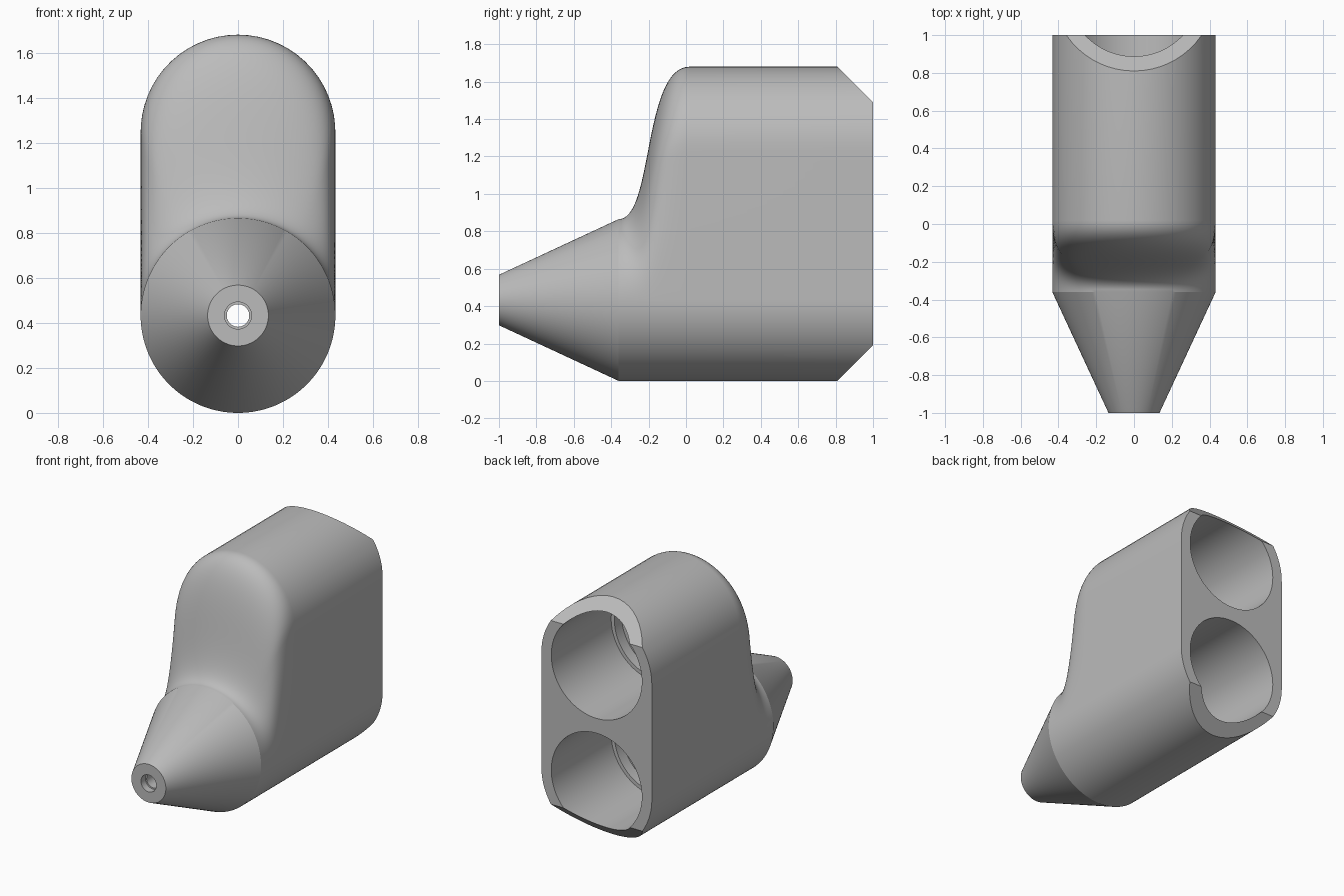
import bpy, bmesh, math
from mathutils import Vector

if "Cube" in bpy.data.objects:
    bpy.data.objects.remove(bpy.data.objects["Cube"], do_unlink=True)

R = 0.4325            # outer radius of the body
LOW = R               # height of the lower bore axis
HIGH = 1.68 - R       # height of the upper bore axis
HALF = 64             # points per half section

grey = bpy.data.materials.new("plain_grey")
grey.use_nodes = True
colour = (0.5, 0.5, 0.5, 1)
grey.diffuse_color = colour
grey.node_tree.nodes["Principled BSDF"].inputs["Base Color"].default_value = colour


def make_object(name, bm):
    bmesh.ops.recalc_face_normals(bm, faces=bm.faces)
    mesh = bpy.data.meshes.new(name)
    bm.to_mesh(mesh)
    bm.free()
    mesh.materials.append(grey)
    obj = bpy.data.objects.new(name, mesh)
    bpy.context.collection.objects.link(obj)
    return obj


def skin(name, rings):
    """Bridge closed rings of equal count and cap both ends."""
    bm = bmesh.new()
    loops = [[bm.verts.new(p) for p in ring] for ring in rings]
    n = len(loops[0])
    for a, b in zip(loops, loops[1:]):
        for i in range(n):
            j = (i + 1) % n
            bm.faces.new((a[i], a[j], b[j], b[i]))
    bm.faces.new(loops[0])
    bm.faces.new(loops[-1])
    return make_object(name, bm)


def circle(radius):
    n = 2 * HALF
    return [(radius * math.cos(2 * math.pi * i / n),
             LOW + radius * math.sin(2 * math.pi * i / n)) for i in range(n)]


def upper_outline(s):
    """Point at fraction s of the straight side, top arc, straight side."""
    side, arc = HIGH - LOW, math.pi * R
    d = s * (2 * side + arc)
    if d < side:
        return R, LOW + d
    if d > side + arc:
        return -R, HIGH - (d - side - arc)
    a = (d - side) / R
    return R * math.cos(a), HIGH + R * math.sin(a)


def lathe(name, z, profile):
    n = 96
    return skin(name, [[(r * math.cos(2 * math.pi * i / n), y,
                         z + r * math.sin(2 * math.pi * i / n))
                        for i in range(n)] for y, r in profile])


# Outer shell: cone nose, blended shoulder, straight rounded body
nose = circle(R)
body = [upper_outline(i / HALF) for i in range(HALF)] + nose[HALF:]
rings = [[(x, -1, z) for x, z in circle(0.135)]]
START, LENGTH, STEPS = -0.36, 0.38, 40
for k in range(STEPS + 1):
    u = k / STEPS
    t = u * u * (3 - 2 * u)
    y = START + LENGTH * (t + 1.48 * u * (1 - u) ** 2 - 2 * u * u * (1 - u))
    rings.append([(a[0] + (b[0] - a[0]) * t, y, a[1] + (b[1] - a[1]) * t)
                  for a, b in zip(nose, body)])
rings.append([(x, 1, z) for x, z in body])
shell = skin("housing", rings)

# Slanted cuts across the top and bottom of the back end
bm = bmesh.new()
bm.from_mesh(shell.data)
for z, up in ((1.68, 1), (0, -1)):
    cut = bmesh.ops.bisect_plane(
        bm, geom=bm.verts[:] + bm.edges[:] + bm.faces[:], dist=1e-5,
        plane_co=Vector((0, 0.81, z)), plane_no=Vector((0, 1, up)).normalized(),
        clear_outer=True)
    edges = [e for e in cut["geom_cut"] if isinstance(e, bmesh.types.BMEdge)]
    bmesh.ops.holes_fill(bm, edges=[e for e in edges if e.is_boundary], sides=0)
bmesh.ops.recalc_face_normals(bm, faces=bm.faces)
bm.to_mesh(shell.data)
bm.free()

# Stepped bores; the lower one continues out through the nose
B, S = 0.355, 0.33
socket = [(1.2, B), (0.33, B), (0.33, S), (0.25, S)]
channel = [(0.25, 0.05), (-0.95, 0.05), (-0.95, 0.06), (-1.1, 0.06)]
cutters = [lathe("upper_bore_cutter", HIGH, socket),
           lathe("lower_bore_cutter", LOW, socket + channel)]
for cutter in cutters:
    cutter.hide_render = True
    mod = shell.modifiers.new("bore", 'BOOLEAN')
    mod.operation = 'DIFFERENCE'
    mod.solver = 'EXACT'
    mod.object = cutter

bpy.context.view_layer.update()
graph = bpy.context.evaluated_depsgraph_get()
result = bpy.data.meshes.new_from_object(shell.evaluated_get(graph))
shell.modifiers.clear()
shell.data = result
for cutter in cutters:
    bpy.data.objects.remove(cutter, do_unlink=True)

# Smooth shading with crisp rims
bpy.ops.object.select_all(action='DESELECT')
shell.select_set(True)
bpy.context.view_layer.objects.active = shell
bpy.ops.object.shade_smooth_by_angle(angle=math.radians(20))
